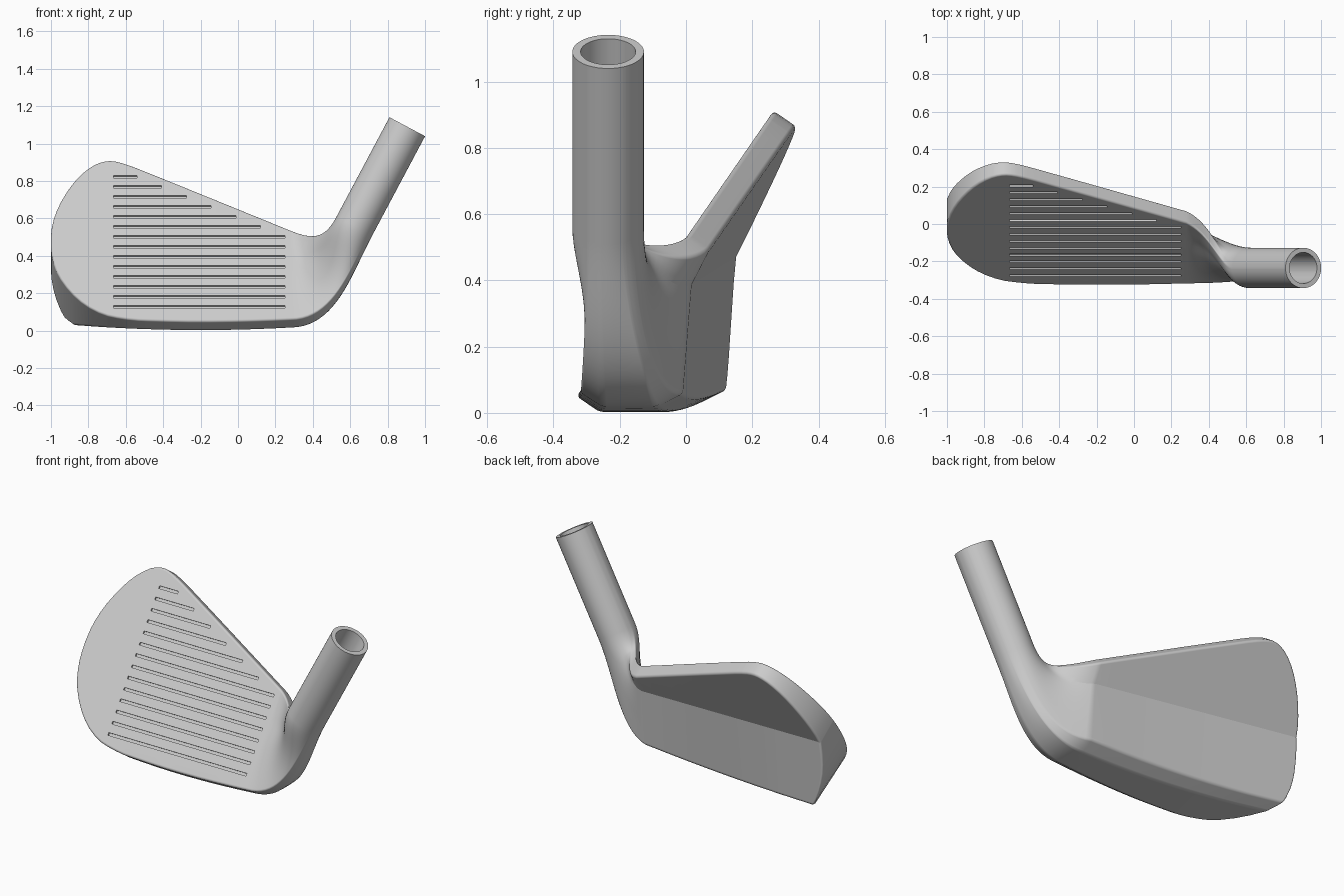
import bpy, bmesh, math
from mathutils import Vector, Matrix

cube = bpy.data.objects.get("Cube")
if cube:
    bpy.data.objects.remove(cube, do_unlink=True)

X = Vector((1, 0, 0))
LOFT = 0.69                                    # face lean: y gained per unit of z
UP = Vector((0, LOFT, 1)).normalized()         # up along the face
INTO = X.cross(UP) * -1                        # into the body, square to the face
if INTO.y < 0:
    INTO.negate()
HEEL = 0.28                                    # where the blade meets the neck

steel = bpy.data.materials.new("satin_steel")
steel.use_nodes = True
grey = (0.6, 0.6, 0.6, 1)
steel.diffuse_color = grey
steel.node_tree.nodes["Principled BSDF"].inputs["Base Color"].default_value = grey


def on_face(x, z):
    return Vector((x, -0.33 + LOFT * (z - 0.05), z))


def smooth_path(pts):
    """Cut the corners of an open path, keeping its ends."""
    out = [pts[0]]
    for a, b in zip(pts, pts[1:]):
        out += [a.lerp(b, 0.25), a.lerp(b, 0.75)]
    return out + [pts[-1]]


def make_object(name, bm):
    mesh = bpy.data.meshes.new(name)
    bm.to_mesh(mesh)
    bm.free()
    mesh.materials.append(steel)
    ob = bpy.data.objects.new(name, mesh)
    bpy.context.collection.objects.link(ob)
    return ob


def cut(bm, co, no, clear=True):
    bmesh.ops.bisect_plane(bm, geom=bm.verts[:] + bm.edges[:] + bm.faces[:], dist=1e-5,
                           plane_co=co, plane_no=no, clear_outer=clear)


def clip(bm, co, no):
    cut(bm, co, no)
    bmesh.ops.holes_fill(bm, edges=[e for e in bm.edges if e.is_boundary], sides=0)


# Blade: face outline pushed straight back
outline = [(0.45, 0.05), (-0.5, 0.05), (-0.62, 0.058), (-0.72, 0.075), (-0.82, 0.125),
           (-0.9, 0.2), (-0.965, 0.3), (-0.995, 0.39), (-1.003, 0.48), (-0.993, 0.58),
           (-0.96, 0.67), (-0.91, 0.755), (-0.85, 0.83), (-0.78, 0.885), (-0.72, 0.909),
           (-0.67, 0.912), (-0.61, 0.898), (-0.5, 0.857), (0.45, 0.47)]
path = smooth_path([on_face(x, z) for x, z in outline])
bm = bmesh.new()
front = [bm.verts.new(p) for p in path]
back = [bm.verts.new(p + INTO) for p in path]
bm.faces.new(front)
bm.faces.new(back[::-1])
for i in range(len(path)):
    j = (i + 1) % len(path)
    bm.faces.new((front[j], front[i], back[i], back[j]))

# Back: thin upper plane and thicker lower plane meeting in a crease
ridge_toe, ridge_heel = Vector((-1, 0.153, 0.473)), Vector((0.5, -0.007, 0.3725))
cut(bm, ridge_toe, (ridge_heel - ridge_toe).cross(INTO), clear=False)
upper = (Vector((0, -0.164, 0)), Vector((0.072, 1, -0.519)))
lower = (Vector((0, 0.006, 0)), Vector((0.1, 1, -0.1)))
for v in bm.verts:
    if (v.co - on_face(0, 0.05)).dot(INTO) > 0.5:
        base = v.co - INTO
        v.co = base + INTO * max((co - base).dot(no) / INTO.dot(no) for co, no in (upper, lower))

# Sole and trailing edge
clip(bm, (0, 0, 0.003), (0, 0, -1))
clip(bm, (-0.8, 0.02, 0.005), (0.05, 0.47, -0.88))
bmesh.ops.remove_doubles(bm, verts=bm.verts[:], dist=0.005)
bmesh.ops.recalc_face_normals(bm, faces=bm.faces[:])
sharp = [e for e in bm.edges if e.is_manifold and e.calc_face_angle(0) > 0.42]
bmesh.ops.bevel(bm, geom=sharp, offset=0.013, offset_type='OFFSET', segments=6,
                profile=0.5, affect='EDGES', clamp_overlap=False)

# Camber of the sole from heel to toe
for i in range(9):
    cut(bm, (-0.7 + 0.11 * i, 0, 0), X, clear=False)
cut(bm, (HEEL, 0, 0), X)
for v in bm.verts:
    rise = 0.06 * (v.co.x + 0.2) ** 2 * max(0, 1 - v.co.z / 0.3)
    v.co += Vector((0, LOFT, 1)) * rise

# Open heel section, evenly divided and put in order
for e in [e for e in bm.edges if e.is_boundary]:
    n = int(e.calc_length() / 0.03)
    if n:
        bmesh.ops.subdivide_edges(bm, edges=[e], cuts=n)
rim = [e for e in bm.edges if e.is_boundary]
links = {}
for e in rim:
    a, b = e.verts
    links.setdefault(a, []).append(b)
    links.setdefault(b, []).append(a)
start = min(links, key=lambda v: v.co.y)
loop = [start, max(links[start], key=lambda v: v.co.z)]
while len(loop) < len(links):
    ahead = [v for v in links[loop[-1]] if v is not loop[-2]]
    if not ahead or ahead[0] is start:
        break
    loop.append(ahead[0])
steps = [(loop[i].co - loop[i - 1].co).length for i in range(len(loop))]
total = sum(steps)
angles, run = [], 0
for i in range(len(loop)):
    run += steps[i] if i else 0
    angles.append(math.radians(235 - 360 * run / total))

# Hosel axis and rings
AXIS = Vector((0.47, 0, 0.883)).normalized()
SIDE = Vector((-AXIS.z, 0, AXIS.x))
TIP = Vector((0.905, -0.235, 1.09))


def ring(along, radius):
    c = TIP - AXIS * along
    return [c + (Vector((0, math.cos(a), 0)) + SIDE * math.sin(a)) * radius for a in angles]


def bridge(a, points):
    b = [bm.verts.new(p) for p in points]
    for i in range(len(a)):
        j = (i + 1) % len(a)
        bm.faces.new((a[i], a[j], b[j], b[i]))
    return b


# Neck: each heel point sweeps along a curve into the round hosel
heel_pts = [v.co.copy() for v in loop]
hosel_pts = ring(0.6, 0.108)
last, count = loop, 20
for k in range(1, count + 1):
    t = k / count
    pts = []
    for p, q in zip(heel_pts, hosel_pts):
        pull = max(1.1 * (q - p).length, 0.38)
        rear = min(1, max(0, (p.y + 0.1) / 0.1))
        high = min(1, max(0, (p.z - 0.3) / 0.2))
        leave = Vector((1, -0.45 * rear, -0.4 * high)) * pull
        pts.append(p * (2 * t**3 - 3 * t**2 + 1) + leave * (t**3 - 2 * t**2 + t)
                   + q * (3 * t**2 - 2 * t**3) + AXIS * pull * (t**3 - t**2))
    last = bridge(last, pts)

# Hosel tube, rim and bore
for along, radius in ((0, 0.108), (0, 0.083), (0.5, 0.083)):
    last = bridge(last, ring(along, radius))
bm.faces.new(last)
bmesh.ops.recalc_face_normals(bm, faces=bm.faces[:])
head = make_object("club_head", bm)

# Face grooves
bm = bmesh.new()
ends = [-0.54, -0.41, -0.275, -0.145, -0.01, 0.12] + [0.25] * 8
for i, right in enumerate(ends):
    left = -0.665
    mid = on_face((left + right) / 2, 0.823 - 0.0535 * i)
    turn = Matrix((X, INTO, UP)).transposed().to_4x4()
    size = Matrix.Diagonal((right - left, 0.02, 0.015, 1))
    bmesh.ops.create_cube(bm, size=1, matrix=Matrix.Translation(mid) @ turn @ size)
bmesh.ops.recalc_face_normals(bm, faces=bm.faces[:])
cutter = make_object("groove_cutter", bm)
cutter.hide_render = True

bpy.ops.object.select_all(action='DESELECT')
head.select_set(True)
bpy.context.view_layer.objects.active = head
mod = head.modifiers.new("grooves", 'BOOLEAN')
mod.operation, mod.solver, mod.object = 'DIFFERENCE', 'EXACT', cutter
bpy.ops.object.modifier_apply(modifier=mod.name)
bpy.data.objects.remove(cutter, do_unlink=True)

# Smooth shading with crisp creases
bpy.ops.object.shade_smooth_by_angle(angle=math.radians(20))
soft = head.modifiers.new("face_weighted_normals", 'WEIGHTED_NORMAL')
soft.keep_sharp = True
